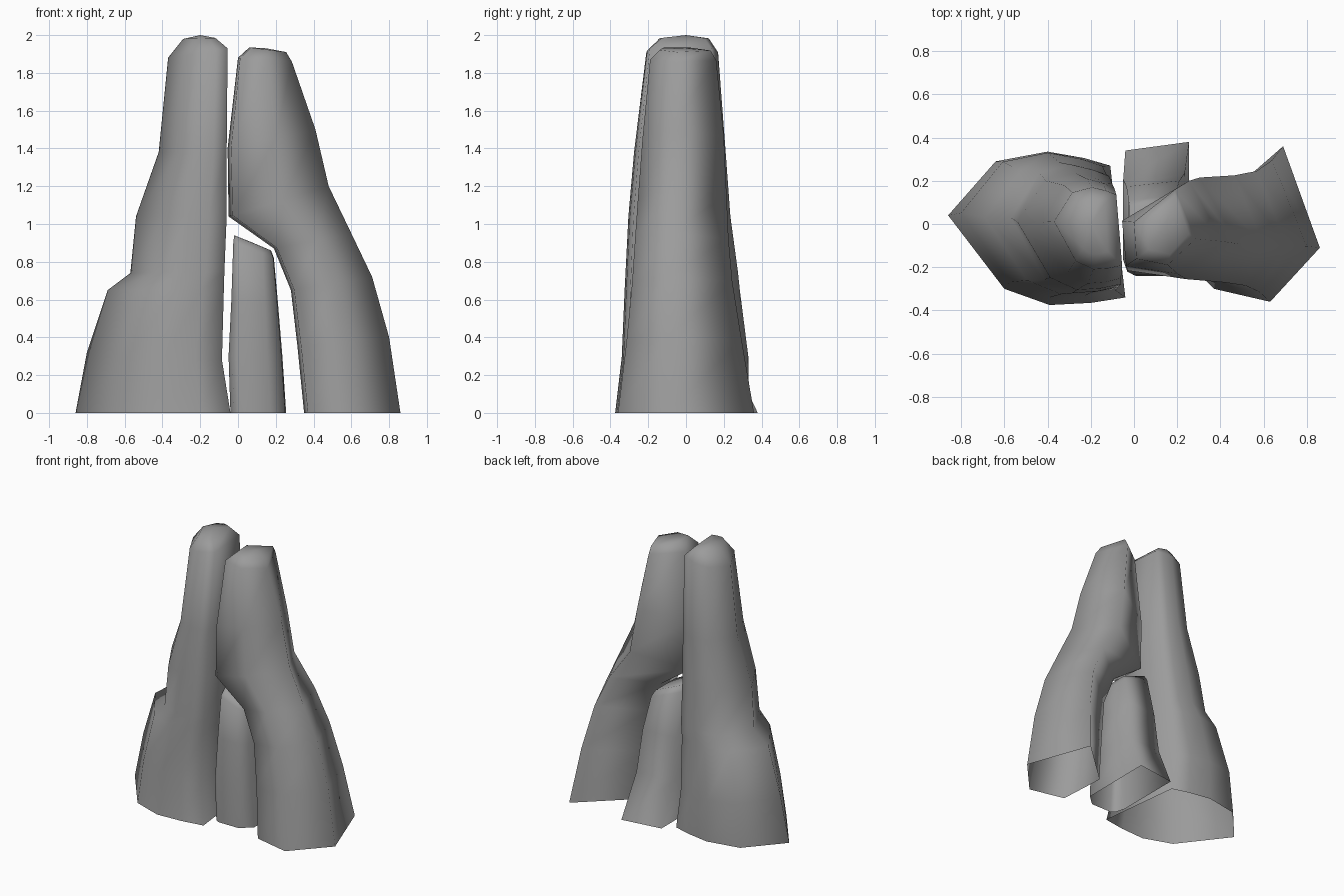
import bpy, bmesh

# Shared dark grey stone
stone = bpy.data.materials.new("dark_grey")
stone.diffuse_color = (0.33, 0.33, 0.33, 1)


def outline(points):
    """Normalise a cross-section so it fills the unit square."""
    xs, ys = zip(*points)
    return [((x - min(xs)) / (max(xs) - min(xs)),
             (y - min(ys)) / (max(ys) - min(ys))) for x, y in points]


def pillar(name, section, rings, peak):
    """Loft rings (x left, z left, x right, z right, y front, y back)."""
    bm = bmesh.new()
    section = outline(section)
    loops = [[bm.verts.new((xl + (xr - xl) * u,
                            yf + (yb - yf) * v,
                            zl + (zr - zl) * u)) for u, v in section]
             for xl, zl, xr, zr, yf, yb in rings]
    n = len(section)
    for a, b in zip(loops, loops[1:]):
        for i in range(n):
            j = (i + 1) % n
            bm.faces.new((a[i], a[j], b[j], b[i]))
    # Slightly domed crown; the foot stays open like a hollow shell
    tip = bm.verts.new(peak)
    for i in range(n):
        bm.faces.new((loops[-1][i], loops[-1][(i + 1) % n], tip))
    bmesh.ops.recalc_face_normals(bm, faces=bm.faces)
    for face in bm.faces:
        face.smooth = True
    mesh = bpy.data.meshes.new(name)
    bm.to_mesh(mesh)
    bm.free()
    mesh.materials.append(stone)
    obj = bpy.data.objects.new(name, mesh)
    bpy.context.collection.objects.link(obj)
    return obj


# Tall left pillar with a shelf on its outer side
pillar("left_pillar",
       [(-.11, .27), (-.23, .305), (-.40, .335), (-.64, .29), (-.86, .04),
        (-.60, -.30), (-.39, -.375), (-.20, -.365), (-.04, -.34)],
       [(-.86, 0, -.04, 0, -.375, .335),
        (-.80, .32, -.085, .28, -.34, .33),
        (-.69, .65, -.075, .65, -.325, .285),
        (-.57, .74, -.072, .75, -.32, .275),
        (-.54, 1.04, -.06, 1.04, -.305, .235),
        (-.42, 1.38, -.06, 1.38, -.275, .21),
        (-.37, 1.88, -.055, 1.93, -.21, .17),
        (-.29, 1.98, -.12, 1.985, -.14, .12)],
       (-.2, 0, 2.0))

# Right pillar: one five-sided section leaning inward as it rises
pillar("right_pillar",
       [(.86, -.11), (.69, .36), (.35, .05), (.37, -.30), (.63, -.36)],
       [(.35, 0, .86, 0, -.36, .36),
        (.315, .35, .80, .40, -.315, .295),
        (.28, .65, .71, .72, -.285, .245),
        (.19, .87, .60, .95, -.27, .225),
        (-.05, 1.04, .48, 1.20, -.255, .215),
        (-.055, 1.40, .41, 1.50, -.23, .20),
        (0, 1.88, .285, 1.86, -.19, .16),
        (.06, 1.935, .255, 1.91, -.14, .13)],
       (.15, 0, 1.93))

# Short middle stub with a slanted top and a foot flared to the back
pillar("middle_stub",
       [(.255, .38), (-.05, .34), (-.05, -.15), (-.03, -.22),
        (0, -.24), (.17, -.24), (.25, -.17)],
       [(-.04, 0, .255, 0, -.24, .38),
        (-.05, .30, .235, .30, -.235, .235),
        (-.035, .60, .21, .60, -.22, .20),
        (-.025, .90, .19, .82, -.19, .13),
        (-.02, .94, .175, .86, -.15, .10)],
       (.08, -.02, .90))
